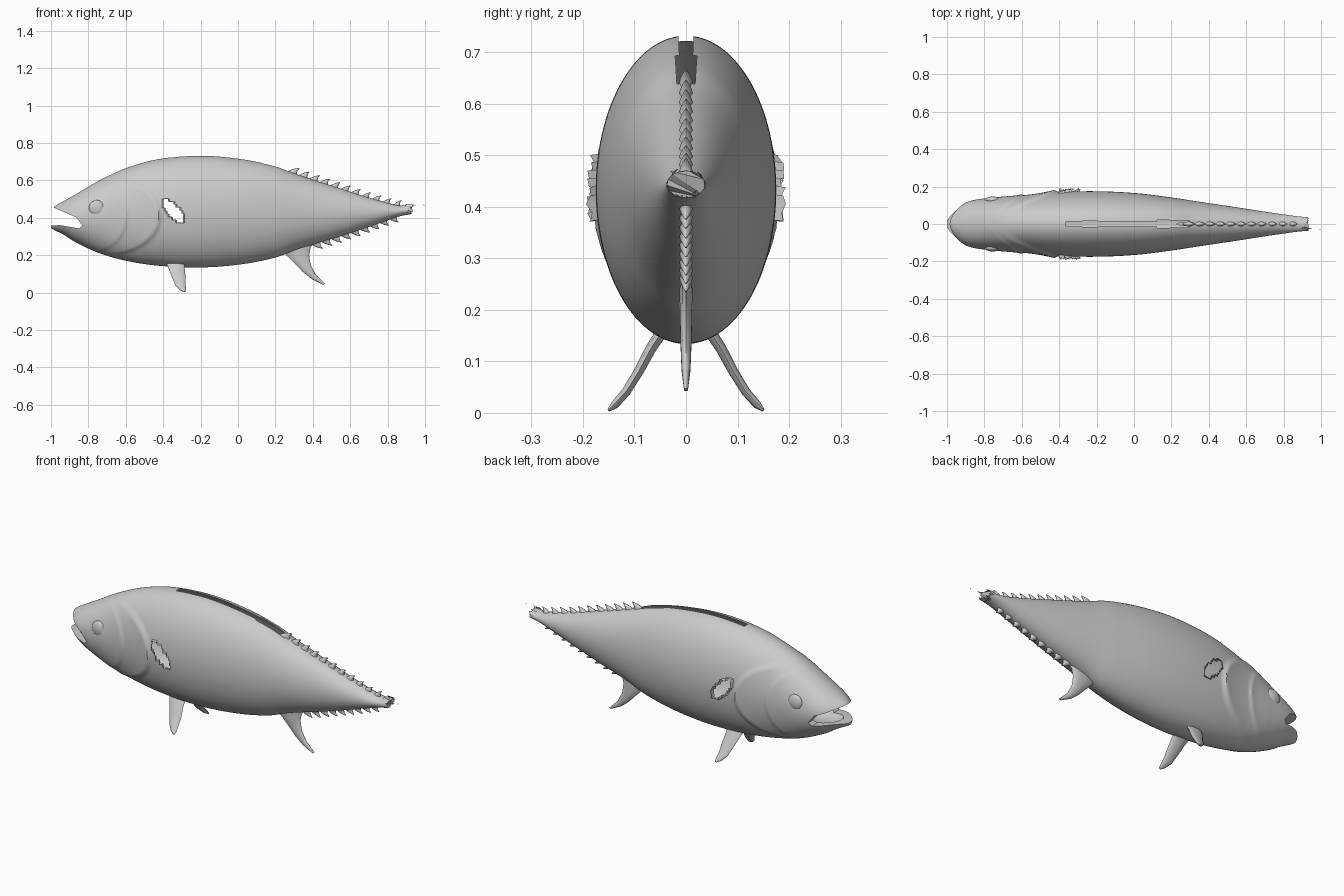
import bpy, bmesh, math, random
from mathutils import Vector

if "Cube" in bpy.data.objects:
    bpy.data.objects.remove(bpy.data.objects["Cube"])

random.seed(4)

# x, top z, bottom z, half width of the body
PROFILE = [(-1, .43, .345, .025), (-.98, .46, .333, .055), (-.93, .49, .308, .10),
           (-.87, .524, .27, .125), (-.74, .60, .21, .143), (-.59, .668, .168, .153),
           (-.42, .714, .143, .170), (-.2, .732, .134, .175), (.01, .715, .15, .165),
           (.2, .676, .187, .142), (.33, .627, .235, .122), (.545, .557, .30, .09),
           (.706, .506, .353, .065), (.866, .465, .408, .042), (.92, .470, .418, .037)]


def slope(i, k):
    a, b = PROFILE[max(i - 1, 0)], PROFILE[min(i + 1, len(PROFILE) - 1)]
    return (b[k] - a[k]) / (b[0] - a[0])


def section(x):
    """Smoothly interpolated top, bottom and half width at x."""
    i = max(j for j in range(len(PROFILE) - 1) if PROFILE[j][0] <= x + 1e-9)
    a, b = PROFILE[i], PROFILE[i + 1]
    h = b[0] - a[0]
    t = (x - a[0]) / h
    return [(2*t**3 - 3*t*t + 1) * a[k] + (t**3 - 2*t*t + t) * h * slope(i, k)
            + (3*t*t - 2*t**3) * b[k] + (t**3 - t*t) * h * slope(i + 1, k) for k in (1, 2, 3)]


def gill_bulge(x, z):
    """Raised rims of the two gill plates."""
    out = 0
    for cx, cz, rx, rz, amount in ((-.70, .41, .275, .20, .012), (-.76, .41, .16, .18, .006)):
        d = math.hypot((x - cx) / rx, (z - cz) / rz) - 1
        if x > cx - .05:
            fade = min(1, (x - cx + .05) / .08)
            out += fade * amount * (math.exp(d / .22) if d < 0 else math.exp(-(d / .045) ** 2))
    return out


def make(name, bm):
    bmesh.ops.recalc_face_normals(bm, faces=bm.faces)
    me = bpy.data.meshes.new(name)
    bm.to_mesh(me)
    bm.free()
    ob = bpy.data.objects.new(name, me)
    bpy.context.collection.objects.link(ob)
    return ob


def smooth(ob, angle=40):
    bpy.ops.object.select_all(action='DESELECT')
    ob.select_set(True)
    bpy.context.view_layer.objects.active = ob
    bpy.ops.object.shade_smooth_by_angle(angle=math.radians(angle))


def loft(bm, rings):
    vs = [[bm.verts.new(p) for p in r] for r in rings]
    n = len(vs[0])
    for a, b in zip(vs, vs[1:]):
        for j in range(n):
            bm.faces.new((a[j], a[(j + 1) % n], b[(j + 1) % n], b[j]))
    bm.faces.new(vs[0])
    bm.faces.new(vs[-1])


def add_fin(bm, sections, sides=10):
    """Sections run root to tip: leading point, trailing point, half thickness."""
    mids = [(Vector(l) + Vector(t)) / 2 for l, t, h in sections]
    rings = []
    for i, (l, t, h) in enumerate(sections):
        chord = (Vector(t) - Vector(l)) / 2
        span = mids[min(i + 1, len(mids) - 1)] - mids[max(i - 1, 0)]
        nrm = chord.cross(span).normalized()
        rings.append([mids[i] + chord * math.cos(a) + nrm * h * math.sin(a)
                      for a in (2 * math.pi * j / sides for j in range(sides))])
    loft(bm, rings)


# body shell
RINGS, SIDES = 190, 112
rings = []
for i in range(RINGS):
    x = -1 + 1.92 * (i / (RINGS - 1)) ** 1.25
    top, bot, w = section(x)
    ring = []
    for j in range(SIDES):
        a = 2 * math.pi * (j + .5) / SIDES
        y, z = w * math.sin(a), (top + bot) / 2 + (top - bot) / 2 * math.cos(a)
        y += gill_bulge(x, z) * math.sin(a)
        tear = random.uniform(-.012, .015) if i == RINGS - 1 else 0
        ring.append((x + tear, y, z))
    rings.append(ring)
bm = bmesh.new()
loft(bm, rings)
body = make("body", bm)

# mouth gap and mouth cavity cutters
bm = bmesh.new()
gap = [(-1.1, .358), (-.95, .36), (-.85, .343), (-.832, .358), (-.865, .402), (-.98, .452), (-1.1, .50)]
loft(bm, [[(x, y, z) for x, z in gap] for y in (-.3, .3)])
mouth_gap = make("mouth_gap_cutter", bm)
bm = bmesh.new()
bmesh.ops.create_uvsphere(bm, u_segments=32, v_segments=16, radius=1)
for v in bm.verts:
    v.co = Vector((-.81 + .14 * v.co.x, .085 * v.co.y, .365 + .045 * v.co.z))
mouth_cavity = make("mouth_cavity_cutter", bm)
bpy.context.view_layer.objects.active = body
for cutter in (mouth_gap, mouth_cavity):
    m = body.modifiers.new("mouth", 'BOOLEAN')
    m.operation, m.solver, m.object = 'DIFFERENCE', 'EXACT', cutter
    bpy.ops.object.modifier_apply(modifier=m.name)
    bpy.data.objects.remove(cutter)


# openings: back slot, side fin holes, tail end
def in_side_hole(c):
    dx, dz = c.x + .35, c.z - .435
    u, v = dx * .66 - dz * .75, dx * .75 + dz * .66
    return abs(c.y) > .1 and (u / .08) ** 2 + (v / .033) ** 2 < 1


bm = bmesh.new()
bm.from_mesh(body.data)
doomed = []
for f in bm.faces:
    c = f.calc_center_median()
    slot = -.36 < c.x < .30 and abs(c.y) < .017 and c.z > .55
    tail = len(f.verts) > 20 and c.x > .85
    if slot or tail or in_side_hole(c):
        doomed.append(f)
bmesh.ops.delete(bm, geom=doomed, context='FACES')
# torn lips around the side holes
rim = [e for e in bm.edges if e.is_boundary and -.5 < e.verts[0].co.x < -.2 and abs(e.verts[0].co.y) > .1]
new = bmesh.ops.extrude_edge_only(bm, edges=rim)["geom"]
for v in (g for g in new if isinstance(g, bmesh.types.BMVert)):
    side = 1 if v.co.y > 0 else -1
    v.co += Vector((.008, side * random.uniform(.008, .02), -.002))
bm.to_mesh(body.data)
bm.free()
smooth(body, 35)

# eyes
for side, label in ((-1, "right"), (1, "left")):
    bm = bmesh.new()
    bmesh.ops.create_uvsphere(bm, u_segments=32, v_segments=16, radius=1)
    for v in bm.verts:
        v.co = Vector((-.755 + .042 * v.co.x, side * (.129 + .018 * v.co.y), .452 + .042 * v.co.z))
    smooth(make(label + "_eye", bm))

# pelvic fins
for s, label in ((-1, "right"), (1, "left")):
    bm = bmesh.new()
    add_fin(bm, [((-.385, s*.045, .16), (-.285, s*.045, .16), .012),
                 ((-.37, s*.068, .125), (-.285, s*.068, .125), .011),
                 ((-.352, s*.092, .08), (-.28, s*.092, .08), .010),
                 ((-.335, s*.118, .038), (-.28, s*.115, .043), .009),
                 ((-.312, s*.138, .014), (-.278, s*.138, .018), .008),
                 ((-.29, s*.150, .004), (-.28, s*.150, .006), .003)])
    smooth(make(label + "_pelvic_fin", bm), 60)

# anal fin
bm = bmesh.new()
add_fin(bm, [((.225, 0, .23), (.41, 0, .272), .013), ((.265, 0, .195), (.388, 0, .24), .013),
             ((.305, 0, .155), (.380, 0, .20), .012), ((.345, 0, .112), (.388, 0, .15), .011),
             ((.395, 0, .072), (.415, 0, .097), .009), ((.455, 0, .042), (.465, 0, .048), .004)])
smooth(make("anal_fin", bm), 60)


# finlets along the back and belly
def finlet_row(name, start, step, count, up):
    bm = bmesh.new()
    for i in range(count):
        x = start + i * step
        top, bot, _ = section(x)
        z = top if up > 0 else bot
        z2 = section(min(x + .05, .92))[0 if up > 0 else 1]
        drop = (z2 - z) / .05
        size = 1 - .025 * i
        pt = lambda dx, h: (x + dx * size, 0, z + drop * dx * size + up * h * size)
        add_fin(bm, [(pt(-.018, -.012), pt(.045, -.012), .013), (pt(.004, .008), pt(.040, .006), .012),
                     (pt(.026, .024), pt(.043, .020), .007), (pt(.050, .037), pt(.054, .036), .002)], 8)
    smooth(make(name, bm), 60)


finlet_row("upper_finlets", .275, .056, 11, 1)
finlet_row("lower_finlets", .40, .052, 9, -1)

# torn remains of the tail
bm = bmesh.new()
for pts in ([(.89, -.03, .455), (.90, -.015, .474), (.955, -.026, .468)],
            [(.89, .034, .452), (.895, .02, .47), (.94, .03, .462)],
            [(.89, .03, .43), (.89, .005, .418), (.935, .02, .432)],
            [(.89, -.03, .43), (.89, -.01, .42), (.935, -.028, .44)],
            [(.99, -.032, .465), (1.0, -.027, .468), (.993, -.028, .47)]):
    bm.faces.new([bm.verts.new(p) for p in pts])
make("tail_shreds", bm)
